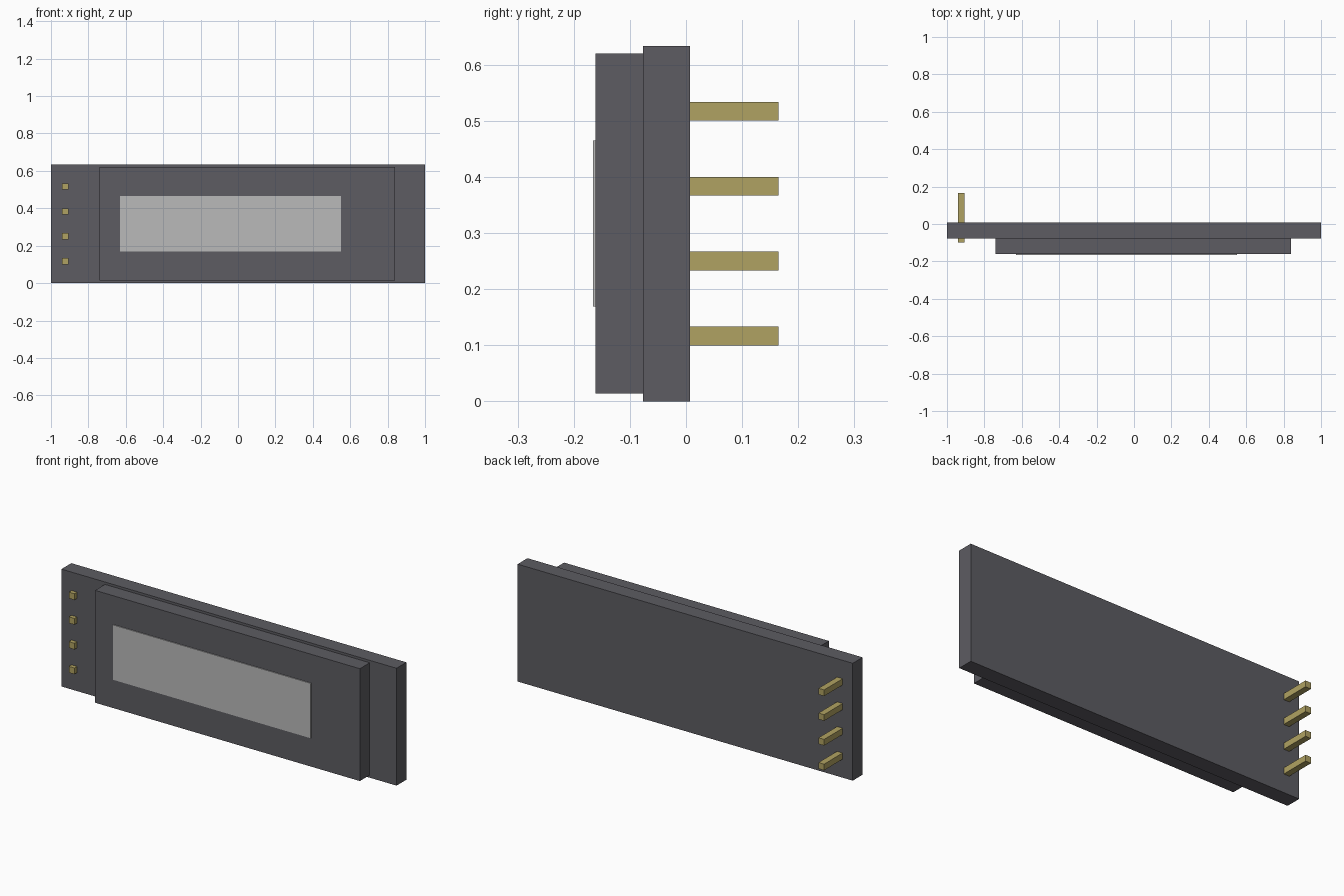
import bpy
import bmesh
from mathutils import Vector

if "Cube" in bpy.data.objects:
    bpy.data.objects.remove(bpy.data.objects["Cube"], do_unlink=True)


def make_material(name, color):
    mat = bpy.data.materials.new(name)
    mat.use_nodes = True
    mat.diffuse_color = (*color, 1)
    mat.node_tree.nodes["Principled BSDF"].inputs["Base Color"].default_value = (*color, 1)
    return mat


def make_box(name, low, high, mat):
    low, high = Vector(low), Vector(high)
    size, centre = high - low, (low + high) / 2
    bm = bmesh.new()
    bmesh.ops.create_cube(bm, size=1)
    bmesh.ops.scale(bm, vec=size, verts=bm.verts)
    mesh = bpy.data.meshes.new(name)
    bm.to_mesh(mesh)
    bm.free()
    mesh.materials.append(mat)
    obj = bpy.data.objects.new(name, mesh)
    obj.location = centre
    bpy.context.collection.objects.link(obj)
    return obj


dark_grey = make_material("dark grey", (0.109, 0.107, 0.122))
light_grey = make_material("light grey", (0.49, 0.49, 0.49))
brass = make_material("brass", (0.434, 0.361, 0.122))

# Circuit board, raised display housing and thin screen plate
make_box("board", (-1, -0.077, 0), (1, 0.007, 0.633), dark_grey)
make_box("display_housing", (-0.74, -0.161, 0.014), (0.84, -0.077, 0.62), dark_grey)
make_box("screen", (-0.63, -0.166, 0.169), (0.55, -0.161, 0.465), light_grey)

# Row of square header pins passing through the board
pin_x, pin_half, pin_pitch = -0.923, 0.0167, 0.1335
for i in range(4):
    z = 0.1165 + i * pin_pitch
    make_box(f"header_pin_{i + 1}",
             (pin_x - pin_half, -0.1, z - pin_half),
             (pin_x + pin_half, 0.165, z + pin_half), brass)
